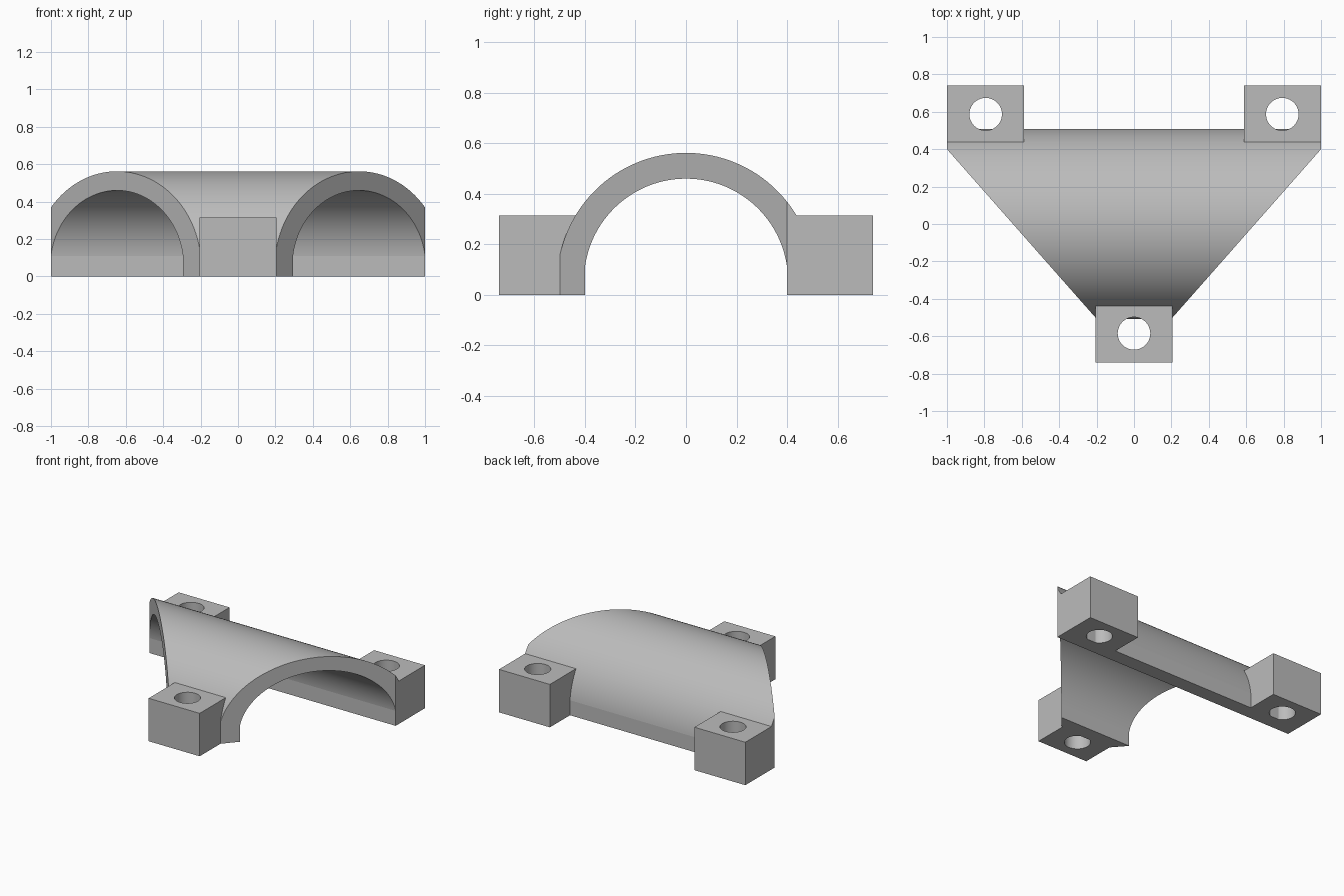
import bpy, bmesh, math
from mathutils import Vector

cube = bpy.data.objects.get("Cube")
if cube:
    bpy.data.objects.remove(cube, do_unlink=True)

grey = bpy.data.materials.new("plain grey")
grey.use_nodes = True
colour = (0.5, 0.5, 0.5, 1)
grey.diffuse_color = colour
grey.node_tree.nodes["Principled BSDF"].inputs["Base Color"].default_value = colour

WALL = 0.11      # height of the straight lower wall
LUG_TOP = 0.315
HOLE = 0.087


def make_object(name, bm):
    bmesh.ops.recalc_face_normals(bm, faces=bm.faces)
    mesh = bpy.data.meshes.new(name)
    bm.to_mesh(mesh)
    bm.free()
    mesh.materials.append(grey)
    obj = bpy.data.objects.new(name, mesh)
    bpy.context.collection.objects.link(obj)
    return obj


def combine(target, other, operation):
    mod = target.modifiers.new("combine", 'BOOLEAN')
    mod.object, mod.operation, mod.solver = other, operation, 'EXACT'
    bpy.context.view_layer.objects.active = target
    bpy.ops.object.modifier_apply(modifier=mod.name)
    bpy.data.objects.remove(other, do_unlink=True)


def arch(half_width, top, steps=96):
    """Points of a straight-walled arch, from the back foot to the front foot."""
    rise = top - WALL
    radius = (half_width ** 2 + rise ** 2) / (2 * rise)
    centre = top - radius
    start = math.asin((WALL - centre) / radius)
    points = [(half_width, 0)]
    for i in range(steps + 1):
        a = start + (math.pi - 2 * start) * i / steps
        points.append((radius * math.cos(a), centre + radius * math.sin(a)))
    return points + [(-half_width, 0)]


# Half tube: arch section extruded along x, ends cut at a slant
bm = bmesh.new()
section = arch(0.507, 0.562) + arch(0.4, 0.46)[::-1]
face = bm.faces.new([bm.verts.new((-1, y, z)) for y, z in section])
grown = bmesh.ops.extrude_face_region(bm, geom=[face], use_keep_orig=True)
moved = [v for v in grown["geom"] if isinstance(v, bmesh.types.BMVert)]
bmesh.ops.translate(bm, verts=moved, vec=(2, 0, 0))
for side in (1, -1):
    cut = bmesh.ops.bisect_plane(
        bm, geom=bm.verts[:] + bm.edges[:] + bm.faces[:],
        plane_co=Vector((side, 0.4, 0)),
        plane_no=Vector((side, -0.882, 0)).normalized(), clear_outer=True)
    rim = [e for e in cut["geom_cut"] if isinstance(e, bmesh.types.BMEdge)]
    bmesh.ops.holes_fill(bm, edges=[e for e in bm.edges if e.is_boundary], sides=0)
clamp = make_object("half_tube_clamp", bm)


# Mounting lugs: drilled blocks merged into the tube
def lug(name, x0, x1, y0, y1, hole_x, hole_y):
    bm = bmesh.new()
    bmesh.ops.create_cube(bm, size=1)
    bmesh.ops.scale(bm, verts=bm.verts, vec=(x1 - x0, y1 - y0, LUG_TOP))
    bmesh.ops.translate(bm, verts=bm.verts,
                        vec=((x0 + x1) / 2, (y0 + y1) / 2, LUG_TOP / 2))
    block = make_object(name, bm)
    bm = bmesh.new()
    bmesh.ops.create_cone(bm, cap_ends=True, segments=96, radius1=HOLE,
                          radius2=HOLE, depth=1)
    bmesh.ops.translate(bm, verts=bm.verts, vec=(hole_x, hole_y, 0.2))
    drill = make_object("drill", bm)
    drill.hide_render = True
    combine(block, drill, 'DIFFERENCE')
    return block


lugs = [
    lug("back_left_lug", 0.587, 1, 0.41, 0.74, 0.793, 0.587),
    lug("back_right_lug", -1, -0.587, 0.41, 0.74, -0.793, 0.587),
    lug("front_lug", -0.207, 0.207, -0.74, -0.41, 0, -0.585),
]
for part in lugs:
    combine(clamp, part, 'UNION')

# Smooth the curves, keep every real edge sharp
bpy.ops.object.select_all(action='DESELECT')
clamp.select_set(True)
bpy.context.view_layer.objects.active = clamp
bpy.ops.object.shade_smooth_by_angle(angle=math.radians(4.5))
